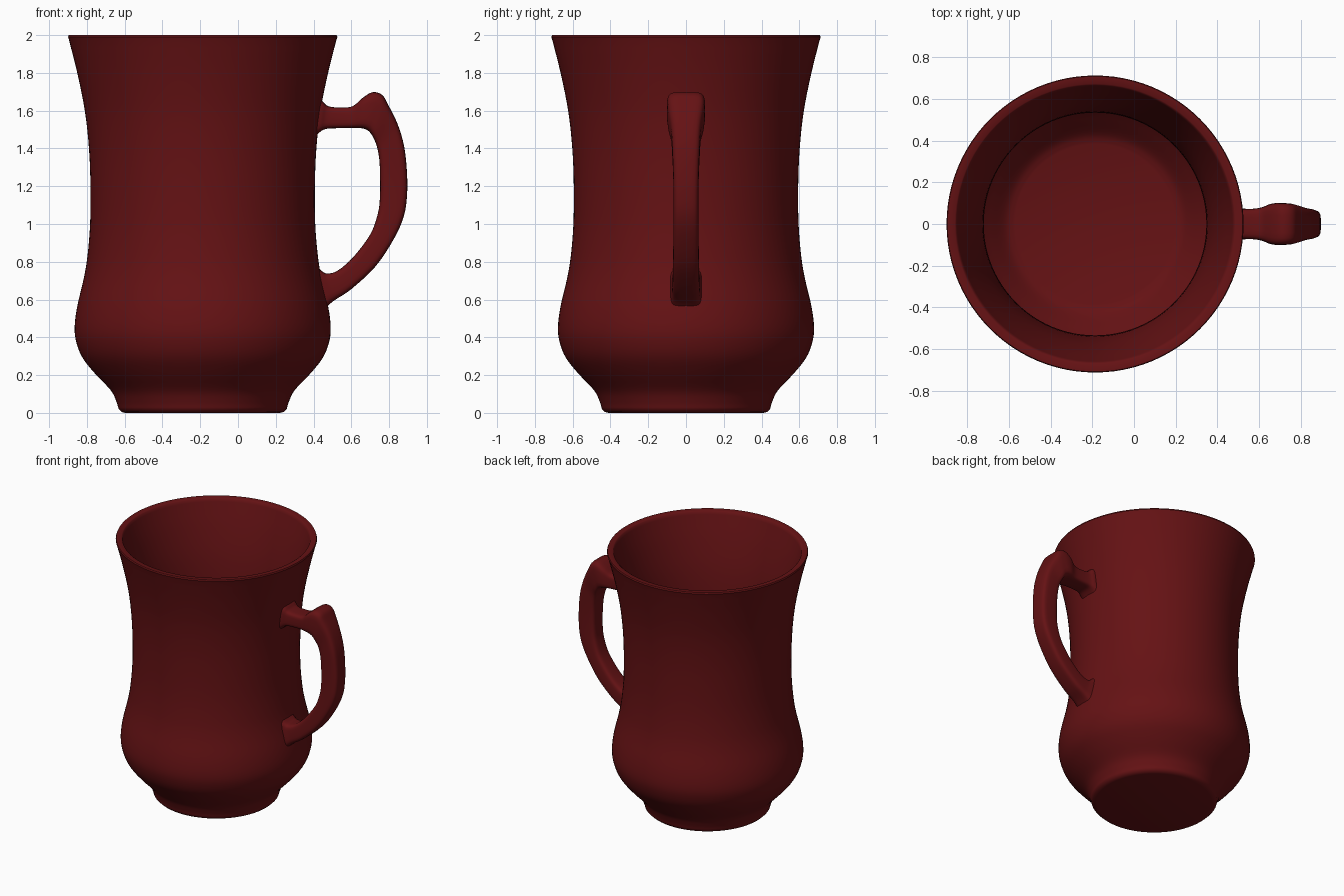
import bpy, bmesh, math
from mathutils import Vector

AXIS_X = -0.187

red = bpy.data.materials.new("dark_red_glaze")
red.diffuse_color = (0.13, 0.006, 0.007, 1)


def smooth_path(pts, steps):
    """Catmull-Rom through points of any dimension."""
    P = [Vector(p) for p in pts]
    P = [P[0] * 2 - P[1]] + P + [P[-1] * 2 - P[-2]]
    out = []
    for i in range(1, len(P) - 2):
        a, b, c, d = P[i - 1:i + 3]
        for k in range(steps):
            t = k / steps
            out.append(0.5 * (2 * b + (c - a) * t + (2 * a - 5 * b + 4 * c - d) * t * t
                              + (3 * b - a - 3 * c + d) * t ** 3))
    out.append(P[-2])
    return out


def loft(name, rings, angle):
    """Skin closed rings of equal size and cap both ends."""
    bm = bmesh.new()
    loops = [[bm.verts.new(p) for p in r] for r in rings]
    n = len(loops[0])
    for a, b in zip(loops, loops[1:]):
        for i in range(n):
            j = (i + 1) % n
            bm.faces.new((a[i], a[j], b[j], b[i]))
    bm.faces.new(loops[0])
    bm.faces.new(loops[-1])
    bmesh.ops.recalc_face_normals(bm, faces=bm.faces)
    me = bpy.data.meshes.new(name)
    bm.to_mesh(me)
    bm.free()
    me.materials.append(red)
    ob = bpy.data.objects.new(name, me)
    bpy.context.collection.objects.link(ob)
    bpy.context.view_layer.objects.active = ob
    ob.select_set(True)
    bpy.ops.object.shade_smooth_by_angle(angle=math.radians(angle))
    ob.select_set(False)
    return ob


# Mug body: outer wall, rounded lip, inner wall, floor (radius, height)
outer = smooth_path([(0.445, 0.02), (0.457, 0.06), (0.487, 0.12), (0.57, 0.208), (0.635, 0.29),
                     (0.668, 0.37), (0.678, 0.45), (0.665, 0.56), (0.63, 0.71), (0.61, 0.83),
                     (0.596, 1.0), (0.594, 1.2), (0.602, 1.4), (0.624, 1.6), (0.664, 1.8),
                     (0.708, 1.975)], 4)
lip = [Vector(p) for p in ((0.713, 1.99), (0.709, 2.0), (0.673, 2.0), (0.666, 1.995))]
inner = smooth_path([(0.66, 1.975), (0.61, 1.8), (0.566, 1.6), (0.543, 1.4), (0.535, 1.2),
                     (0.537, 1.0), (0.552, 0.82), (0.575, 0.7), (0.605, 0.56), (0.615, 0.45),
                     (0.6, 0.36), (0.56, 0.27), (0.49, 0.19), (0.43, 0.13), (0.385, 0.11)], 4)
foot = [Vector(p) for p in ((0.41, 0.0), (0.43, 0.005))]
SIDES = 96
rings = [[(AXIS_X + p.x * math.cos(a), p.x * math.sin(a), p.y)
          for a in (2 * math.pi * i / SIDES for i in range(SIDES))]
         for p in foot + outer + lip + inner]
loft("mug_body", rings, 40)

# Handle: outer edge x, z; inner edge x, z; half width
stations = [
    (0.40, 1.68, 0.40, 1.45, 0.090), (0.447, 1.65, 0.432, 1.485, 0.085),
    (0.475, 1.625, 0.465, 1.503, 0.075), (0.53, 1.617, 0.53, 1.507, 0.072),
    (0.605, 1.623, 0.60, 1.508, 0.077), (0.66, 1.668, 0.65, 1.507, 0.096),
    (0.712, 1.698, 0.678, 1.500, 0.101), (0.762, 1.685, 0.697, 1.486, 0.099),
    (0.793, 1.635, 0.716, 1.458, 0.094), (0.845, 1.53, 0.735, 1.41, 0.079),
    (0.88, 1.41, 0.748, 1.34, 0.073), (0.895, 1.27, 0.752, 1.24, 0.068),
    (0.895, 1.15, 0.751, 1.14, 0.066), (0.878, 1.04, 0.740, 1.055, 0.066),
    (0.825, 0.92, 0.700, 0.945, 0.067), (0.728, 0.775, 0.61, 0.825, 0.069),
    (0.60, 0.655, 0.53, 0.755, 0.072), (0.52, 0.602, 0.475, 0.738, 0.075),
    (0.485, 0.575, 0.443, 0.752, 0.080), (0.44, 0.53, 0.405, 0.79, 0.087)]
SECTION = 24


def corner(v):
    return math.copysign(abs(v) ** 0.42, v)


rings = []
for ox, oz, ix, iz, w in smooth_path(stations, 4):
    o, i = Vector((ox, 0, oz)), Vector((ix, 0, iz))
    mid, half = (o + i) / 2, (o - i) / 2
    rings.append([mid + half * corner(math.cos(a)) + Vector((0, w * corner(math.sin(a)), 0))
                  for a in (2 * math.pi * (k + 0.5) / SECTION for k in range(SECTION))])
loft("handle", rings, 50)
